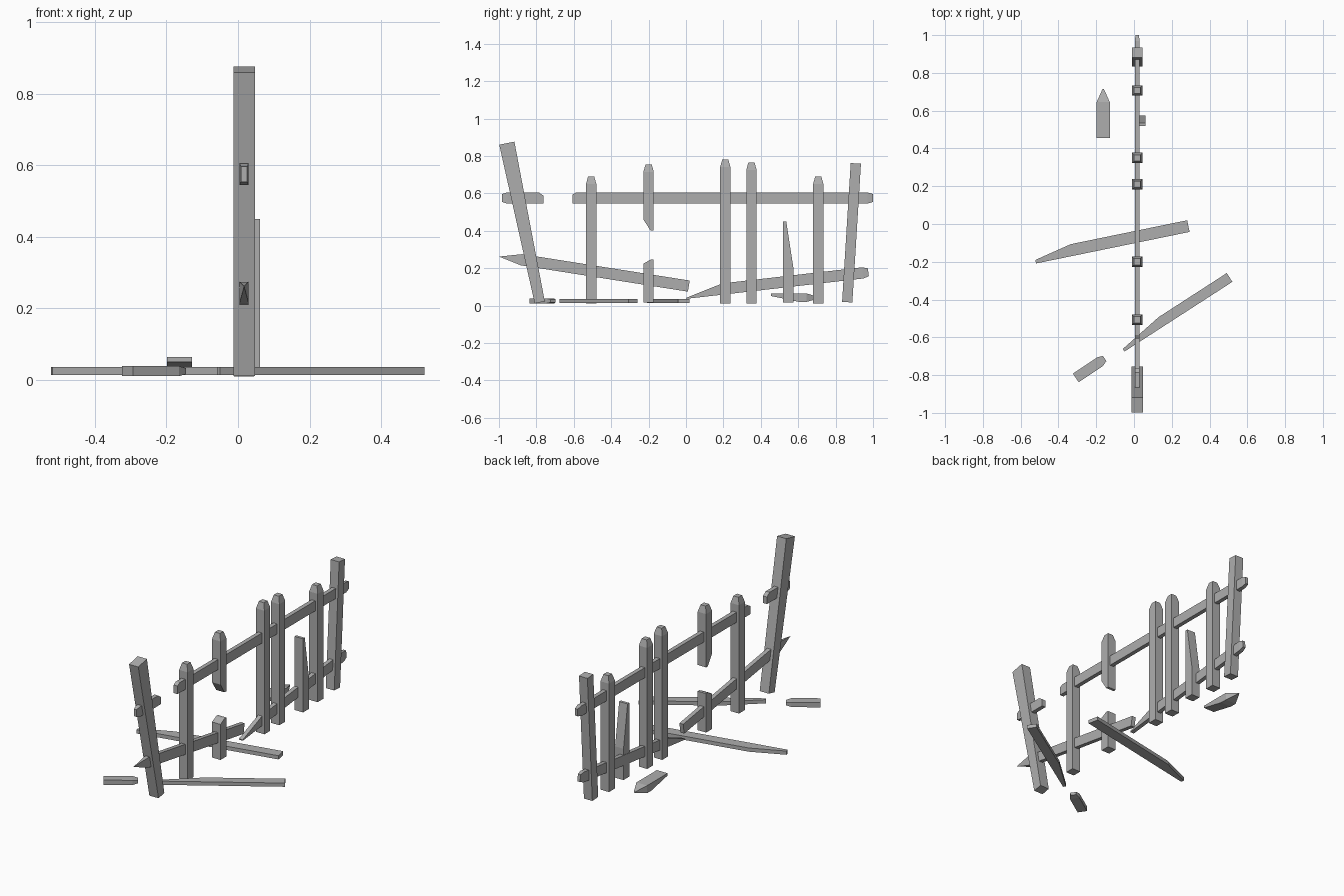
import bpy, bmesh
from math import radians
from mathutils import Vector

cube = bpy.data.objects.get("Cube")
if cube:
    bpy.data.objects.remove(cube, do_unlink=True)

grey = (0.42, 0.42, 0.42, 1)
wood = bpy.data.materials.new("weathered_grey")
wood.use_nodes = True
wood.diffuse_color = grey
wood.node_tree.nodes["Principled BSDF"].inputs["Base Color"].default_value = grey

SIDEWAYS, UPWARD = Vector((1, 0, 0)), Vector((0, 0, 1))
PICKET = 0.055     # picket thickness
RAIL_DEPTH = 0.025


def in_fence(y, z):
    """Point on the centre plane of the fence."""
    return Vector((0.017, y, z))


def on_ground(x, y):
    """Point in the middle of a board lying flat."""
    return Vector((x, y, 0.025))


def solid(name, corners):
    """Flat-faced convex timber enclosing the given corners."""
    bm = bmesh.new()
    for corner in corners:
        bm.verts.new(corner)
    hull = bmesh.ops.convex_hull(bm, input=bm.verts)
    unused = {v for v in hull["geom_interior"] + hull["geom_unused"]
              if isinstance(v, bmesh.types.BMVert)}
    bmesh.ops.delete(bm, geom=list(unused), context="VERTS")
    bmesh.ops.dissolve_limit(bm, angle_limit=radians(1), verts=bm.verts, edges=bm.edges)
    bmesh.ops.recalc_face_normals(bm, faces=bm.faces)
    mesh = bpy.data.meshes.new(name)
    bm.to_mesh(mesh)
    bm.free()
    mesh.materials.append(wood)
    bpy.context.collection.objects.link(bpy.data.objects.new(name, mesh))


def section(centre, axis, normal, width, depth):
    """Four corners of a rectangular cross-section."""
    across = normal.cross(axis).normalized() * width / 2
    out = normal * depth / 2
    return [centre + across * i + out * j for i in (-1, 1) for j in (-1, 1)]


def beam(name, start, end, normal, width, depth, tip=0, shrink=1, splinter=0, side=1, blunt=0.3):
    """Straight timber: bevelled tip at its end, slanting break at its start."""
    axis = (end - start).normalized()
    edge = normal.cross(axis) * width / 2 * side
    corners = section(end - axis * tip, axis, normal, width, depth)
    corners += section(end, axis, normal, width * shrink, depth * shrink)
    for out in (normal * depth / 2, -normal * depth / 2):
        corners += [start - edge + out,
                    start - edge + edge * 2 * blunt + out,
                    start + edge + axis * splinter + out]
    solid(name, corners)


def picket(name, start, end, **shape):
    beam(name, start, end, SIDEWAYS, PICKET, PICKET, **shape)


def rail(name, start, end, **shape):
    beam(name, start, end, SIDEWAYS, 0.06, RAIL_DEPTH, tip=0.03, shrink=0.7, **shape)


# Whole pickets with bevelled tips
for place, y, top in (("front", -0.507, 0.69), ("middle", 0.21, 0.78),
                      ("inner", 0.35, 0.765), ("back", 0.707, 0.69)):
    picket(place + "_picket", in_fence(y, 0.01), in_fence(y, top), tip=0.04, shrink=0.6)

# Picket snapped in two, and a splintered one
picket("snapped_picket_top", in_fence(-0.2, 0.4), in_fence(-0.2, 0.755),
       tip=0.04, shrink=0.6, splinter=0.06)
picket("snapped_picket_base", in_fence(-0.2, 0.245), in_fence(-0.2, 0.015),
       splinter=0.02, side=-1)
shift = SIDEWAYS * 0.017
picket("splintered_picket", in_fence(0.547, 0.45) + shift, in_fence(0.547, 0.015) + shift,
       splinter=0.25)

# Leaning end posts, the front one widening upward
foot, head = in_fence(-0.782, 0.017), in_fence(-0.958, 0.868)
lean = head - foot
solid("front_post", section(foot, lean, SIDEWAYS, PICKET, 0.06)
      + section(head, lean, SIDEWAYS, PICKET * 1.5, 0.06))
picket("back_post", in_fence(0.862, 0.018), in_fence(0.908, 0.76))

# Upper rails, one broken behind the front post
rail("top_rail", in_fence(-0.607, 0.575), in_fence(1, 0.575), splinter=0.02, blunt=0.8)
rail("top_rail_stub", in_fence(-0.762, 0.575), in_fence(-0.985, 0.575),
     splinter=0.025, side=-1, blunt=0.7)

# Sagging lower rails, each with a sharp broken end
near, far = in_fence(-0.88, 0.245), in_fence(0.015, 0.104)
sag = far - near
solid("low_front_rail", section(near, sag, SIDEWAYS, 0.06, RAIL_DEPTH)
      + section(far, sag, SIDEWAYS, 0.06, RAIL_DEPTH) + [in_fence(-1, 0.262)])
rail("low_back_rail", in_fence(0, 0.066), in_fence(0.975, 0.178), splinter=0.2, blunt=0.1)

# Boards fallen on the ground
beam("fallen_long_board", on_ground(-0.525, -0.178), on_ground(0.288, -0.011), UPWARD,
     0.063, 0.022, splinter=0.2)
beam("fallen_rail", on_ground(-0.065, -0.652), on_ground(0.506, -0.283), UPWARD,
     0.055, 0.022, splinter=0.25)
beam("fallen_tip", on_ground(-0.308, -0.815), on_ground(-0.155, -0.712), UPWARD,
     PICKET, 0.028, tip=0.03, shrink=0.6)

# Broken picket head, split away underneath
lift = UPWARD * 0.017
beam("fallen_head", on_ground(-0.163, 0.455) + lift, on_ground(-0.163, 0.715) + lift, SIDEWAYS,
     0.045, 0.07, tip=0.07, shrink=0.1, splinter=0.15, side=-1)
